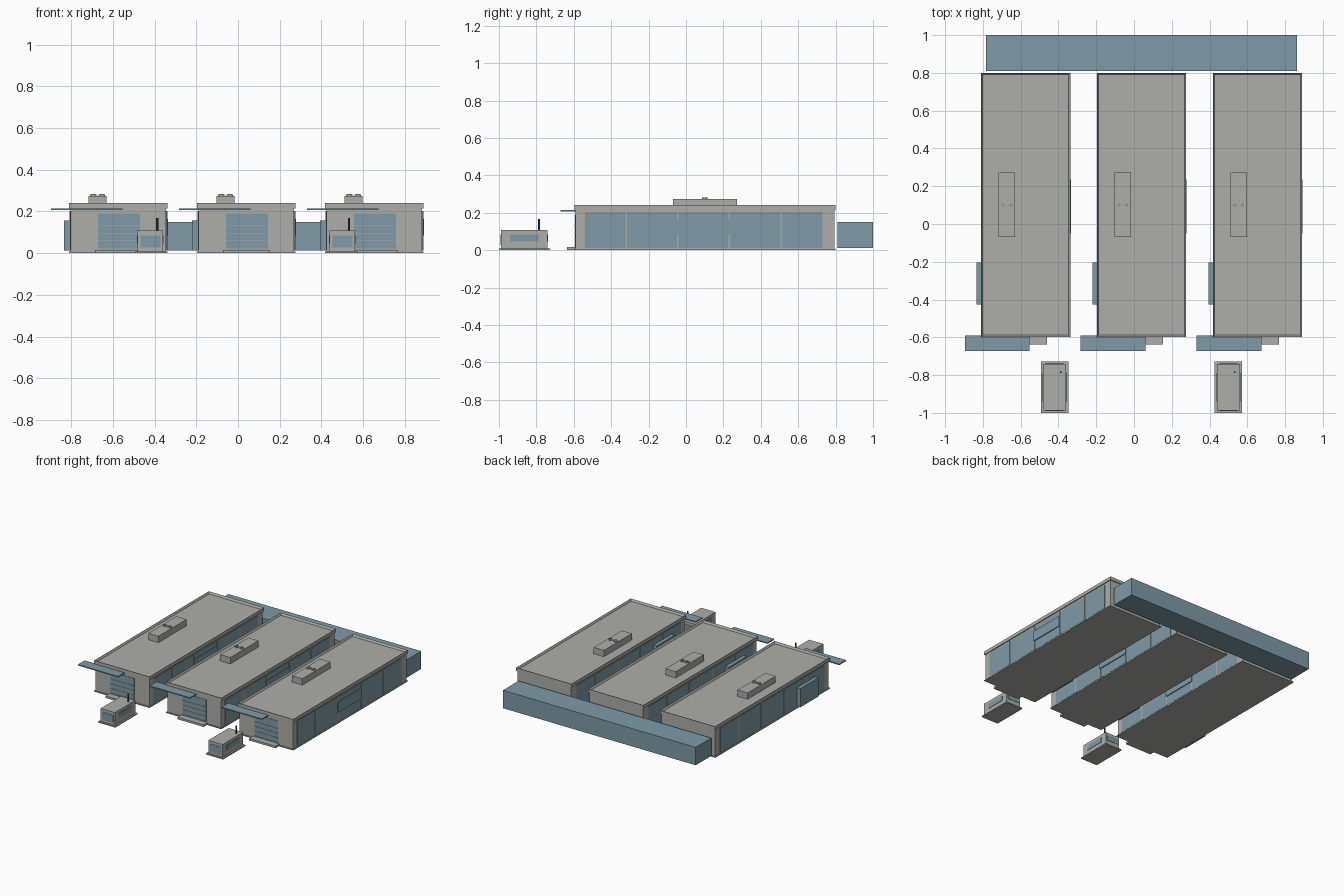
import bpy
import bmesh
from mathutils import Matrix, Vector

cube = bpy.data.objects.get("Cube")
if cube:
    bpy.data.objects.remove(cube, do_unlink=True)


def material(name, rgb):
    mat = bpy.data.materials.new(name)
    mat.use_nodes = True
    mat.diffuse_color = (*rgb, 1)
    mat.node_tree.nodes["Principled BSDF"].inputs["Base Color"].default_value = (*rgb, 1)
    return mat


GREY = material("concrete grey", (0.42, 0.425, 0.395))
BLUE = material("glass blue", (0.21, 0.325, 0.39))
DARK = material("dark metal", (0.06, 0.065, 0.07))


def finish(name, bm, mat):
    mesh = bpy.data.meshes.new(name)
    bm.to_mesh(mesh)
    bm.free()
    mesh.materials.append(mat)
    obj = bpy.data.objects.new(name, mesh)
    bpy.context.collection.objects.link(obj)
    return obj


def box(name, x, y, z, mat, recess=None):
    """Box from (min, max) ranges; recess = (rim width, depth) sinks the top."""
    bm = bmesh.new()
    size = Vector((x[1] - x[0], y[1] - y[0], z[1] - z[0]))
    mid = Vector((sum(x), sum(y), sum(z))) / 2
    bmesh.ops.create_cube(bm, size=1, matrix=Matrix.Translation(mid) @ Matrix.Diagonal((*size, 1)))
    if recess:
        bm.normal_update()
        top = max(bm.faces, key=lambda f: f.normal.z)
        bmesh.ops.inset_region(bm, faces=[top], thickness=recess[0])
        bmesh.ops.translate(bm, verts=top.verts, vec=(0, 0, -recess[1]))
    return finish(name, bm, mat)


def cylinder(name, x, y, z, radius, sides, mat):
    bm = bmesh.new()
    bmesh.ops.create_cone(bm, cap_ends=True, segments=sides, radius1=radius, radius2=radius,
                          depth=z[1] - z[0], matrix=Matrix.Translation((x, y, sum(z) / 2)))
    return finish(name, bm, mat)


def span(a, b):
    return (min(a, b), max(a, b))


def hall(cx):
    # Main volume with base slab and parapet tray
    box("hall_base", (cx - 0.236, cx + 0.236), (-0.597, 0.8), (0, 0.007), GREY)
    box("hall_body", (cx - 0.229, cx + 0.229), (-0.59, 0.793), (0.007, 0.22), GREY)
    box("hall_parapet", (cx - 0.236, cx + 0.236), (-0.597, 0.8), (0.215, 0.241), GREY, (0.012, 0.016))

    # Long side glazing with posts
    for side, label in ((-1, "right"), (1, "left")):
        wall = cx + side * 0.229
        box(f"{label}_glazing", span(wall, wall + side * 0.003), (-0.54, 0.73), (0.012, 0.203), BLUE)
        for i in range(4):
            y = -0.32 + i * 0.276
            box(f"{label}_post", span(wall, wall + side * 0.006), (y - 0.004, y + 0.004),
                (0.012, 0.203), GREY)
    box("left_window_band", (cx + 0.229, cx + 0.239), (-0.05, 0.236), (0.085, 0.165), BLUE)

    # Side entrance, front glazing, canopy and step
    box("side_entrance", (cx - 0.26, cx - 0.229), (-0.425, -0.203), (0.012, 0.157), BLUE)
    box("front_glazing", (cx - 0.098, cx + 0.103), (-0.593, -0.59), (0.018, 0.19), BLUE)
    for i in range(4):
        z = 0.024 + i * 0.036
        box("front_rail", (cx - 0.098, cx + 0.103), (-0.596, -0.59), (z - 0.002, z + 0.002), GREY)
    box("canopy", (cx - 0.322, cx + 0.021), (-0.672, -0.59), (0.207, 0.215), BLUE)
    box("front_step", (cx - 0.112, cx + 0.113), (-0.637, -0.59), (0, 0.016), GREY)

    # Rooftop plant with two fans
    box("roof_unit", (cx - 0.143, cx - 0.056), (-0.07, 0.272), (0.22, 0.274), GREY)
    for dx in (-0.12, -0.079):
        cylinder("roof_fan", cx + dx, 0.1, (0.27, 0.281), 0.015, 12, GREY)
        cylinder("roof_fan_cap", cx + dx, 0.1, (0.281, 0.283), 0.009, 12, BLUE)


def booth(cx):
    # Small gatehouse with a window on every side and a flue
    box("booth_base", (cx - 0.073, cx + 0.073), (-1, -0.727), (0, 0.009), GREY)
    box("booth_body", (cx - 0.061, cx + 0.061), (-0.988, -0.74), (0.009, 0.108), GREY)
    for side in (-1, 1):
        wall = cx + side * 0.061
        box("booth_side_window", span(wall, wall + side * 0.003), (-0.94, -0.788), (0.046, 0.085), BLUE)
    box("booth_front_window", (cx - 0.048, cx + 0.048), (-0.991, -0.988), (0.027, 0.085), BLUE)
    box("booth_back_window", (cx - 0.048, cx + 0.048), (-0.74, -0.737), (0.046, 0.085), BLUE)
    cylinder("booth_flue", cx + 0.033, -0.785, (0.1, 0.168), 0.005, 8, DARK)


for i in (-1, 0, 1):
    hall(0.04 + i * 0.6135)
for i in (-1, 1):
    booth(0.04 + i * 0.46)

# Rear connecting block
box("rear_link", (-0.783, 0.863), (0.81, 1), (0.012, 0.15), BLUE)
